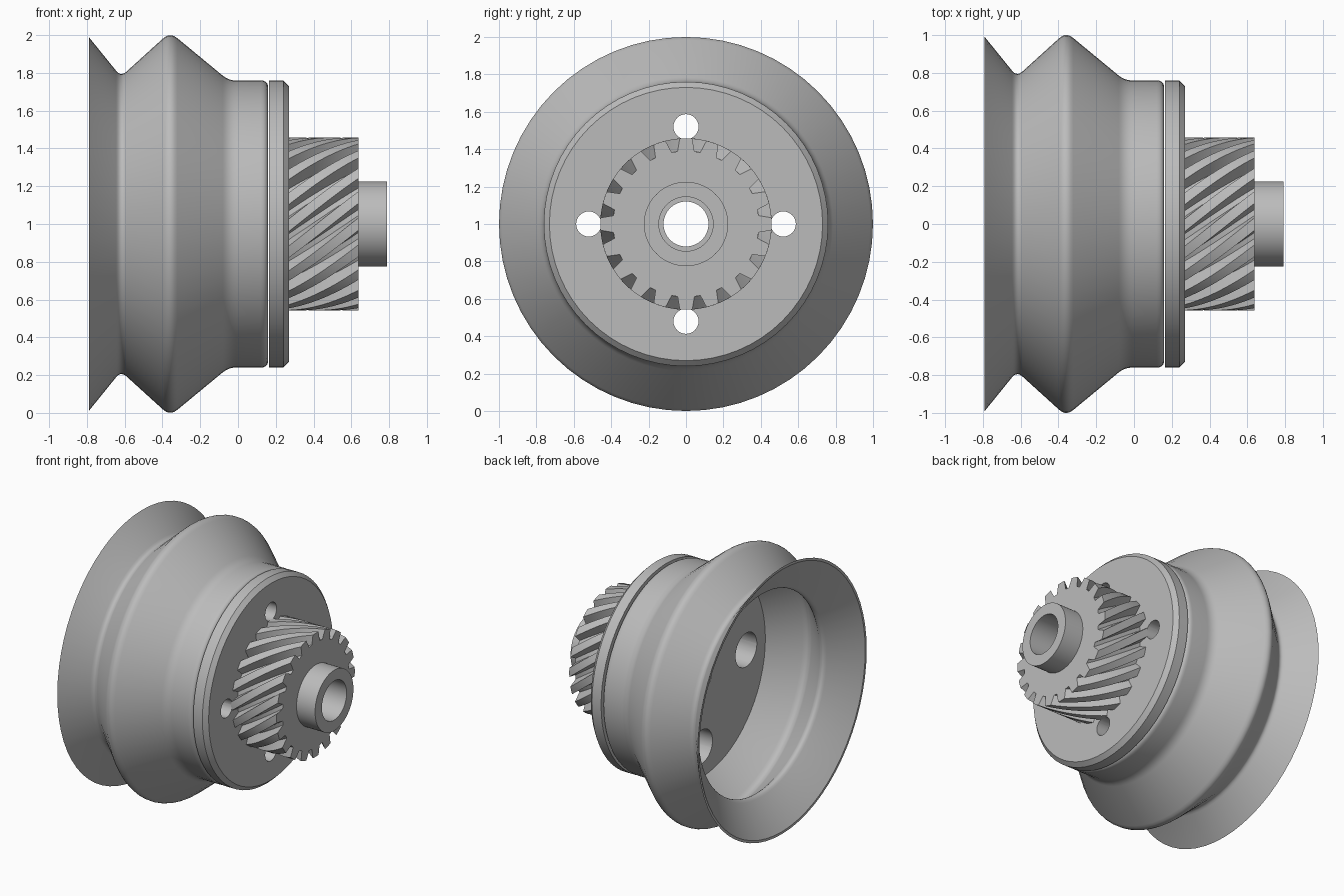
import bpy, bmesh, math
from mathutils import Vector, Matrix

if "Cube" in bpy.data.objects:
    bpy.data.objects.remove(bpy.data.objects["Cube"], do_unlink=True)

AXIS_Z = 1.0
SEGMENTS = 64

steel = bpy.data.materials.new("grey_steel")
steel.use_nodes = True
steel.diffuse_color = (0.5, 0.5, 0.5, 1)
steel.node_tree.nodes["Principled BSDF"].inputs["Base Color"].default_value = (0.5, 0.5, 0.5, 1)


def finish(bm, name):
    """Turn a bmesh built around the x axis into a shaded object."""
    bmesh.ops.recalc_face_normals(bm, faces=bm.faces)
    mesh = bpy.data.meshes.new(name)
    bm.to_mesh(mesh)
    bm.free()
    mesh.materials.append(steel)
    obj = bpy.data.objects.new(name, mesh)
    obj.location.z = AXIS_Z
    bpy.context.collection.objects.link(obj)
    return obj


def smooth(obj):
    bpy.ops.object.select_all(action="DESELECT")
    obj.select_set(True)
    bpy.context.view_layer.objects.active = obj
    bpy.ops.object.shade_smooth_by_angle(angle=math.radians(30))


def rounded(profile):
    """Soften profile corners given as (x, radius, cut length)."""
    points = []
    for i, (x, r, cut) in enumerate(profile):
        corner = Vector((x, 0, r))
        if not cut:
            points.append(corner)
            continue
        before, after = profile[i - 1], profile[(i + 1) % len(profile)]
        start = corner + (Vector((before[0], 0, before[1])) - corner).normalized() * cut
        end = corner + (Vector((after[0], 0, after[1])) - corner).normalized() * cut
        for k in range(6):
            t = k / 5
            points.append(start * (1 - t) ** 2 + corner * 2 * t * (1 - t) + end * t * t)
    return points


def revolve(name, profile):
    """Spin a closed profile around the x axis."""
    bm = bmesh.new()
    verts = [bm.verts.new(p) for p in rounded(profile)]
    edges = [bm.edges.new((v, verts[(i + 1) % len(verts)])) for i, v in enumerate(verts)]
    bmesh.ops.spin(bm, geom=verts + edges, cent=(0, 0, 0), axis=(1, 0, 0),
                   angle=math.tau, steps=SEGMENTS, use_merge=True)
    bmesh.ops.remove_doubles(bm, verts=bm.verts, dist=0.0001)
    return finish(bm, name)


def drill_four(obj, radius, offset):
    """Cut four holes evenly spaced around the axis."""
    bm = bmesh.new()
    for i in range(4):
        turn = (Matrix.Rotation(i * math.pi / 2, 4, "X") @ Matrix.Translation((0, 0, offset))
                @ Matrix.Rotation(math.pi / 2, 4, "Y"))
        bmesh.ops.create_cone(bm, cap_ends=True, segments=32, radius1=radius,
                              radius2=radius, depth=2, matrix=turn)
    cutter = finish(bm, "hole_cutter")
    cutter.hide_render = True
    mod = obj.modifiers.new("holes", "BOOLEAN")
    mod.operation, mod.solver, mod.object = "DIFFERENCE", "EXACT", cutter
    bpy.context.view_layer.objects.active = obj
    bpy.ops.object.modifier_apply(modifier=mod.name)
    bpy.data.objects.remove(cutter, do_unlink=True)


# Grooved drum: outer skin, solid web with bore, then folded inner skin
drum = revolve("drum", [
    (-0.79, 0.99, 0), (-0.62, 0.78, 0.04), (-0.36, 1.016, 0.05), (-0.05, 0.76, 0.04),
    (0.16, 0.76, 0.04), (0.16, 0.12, 0), (-0.13, 0.12, 0), (-0.13, 0.745, 0),
    (-0.36, 0.94, 0.05), (-0.605, 0.72, 0.04), (-0.79, 0.972, 0),
])
drill_four(drum, 0.125, 0.52)
smooth(drum)

# Chamfered face plate
plate = revolve("face_plate", [
    (0.165, 0.76, 0), (0.24, 0.76, 0), (0.27, 0.73, 0), (0.27, 0.145, 0), (0.165, 0.145, 0),
])
drill_four(plate, 0.067, 0.52)
smooth(plate)

# Hub tube
hub = revolve("hub", [(0.2, 0.225, 0), (0.79, 0.225, 0), (0.79, 0.145, 0), (0.2, 0.145, 0)])
smooth(hub)

# Helical gear: toothed outline twisted along the axis
TEETH, TIP, ROOT = 20, 0.458, 0.39
X0, X1, TWIST, LAYERS = 0.265, 0.638, 0.65, 12
pitch = math.tau / TEETH
tooth = [(-0.37, ROOT), (-0.23, TIP), (0, TIP), (0.23, TIP), (0.37, ROOT)]


def ring(bm, x, turn, radius=None):
    verts = []
    for i in range(TEETH):
        for shift, r in tooth:
            a = (i + shift) * pitch + turn
            r = radius or r
            verts.append(bm.verts.new((x, r * math.sin(a), r * math.cos(a))))
    return verts


bm = bmesh.new()
rings = [ring(bm, X0, -TWIST, 0.2)]
for k in range(LAYERS + 1):
    t = k / LAYERS
    rings.append(ring(bm, X0 + (X1 - X0) * t, TWIST * (t - 1)))
rings.append(ring(bm, X1, 0, 0.2))
for a, b in zip(rings, rings[1:] + rings[:1]):
    for i in range(len(a)):
        j = (i + 1) % len(a)
        bm.faces.new((a[i], a[j], b[j], b[i]))
gear = finish(bm, "helical_gear")
smooth(gear)
